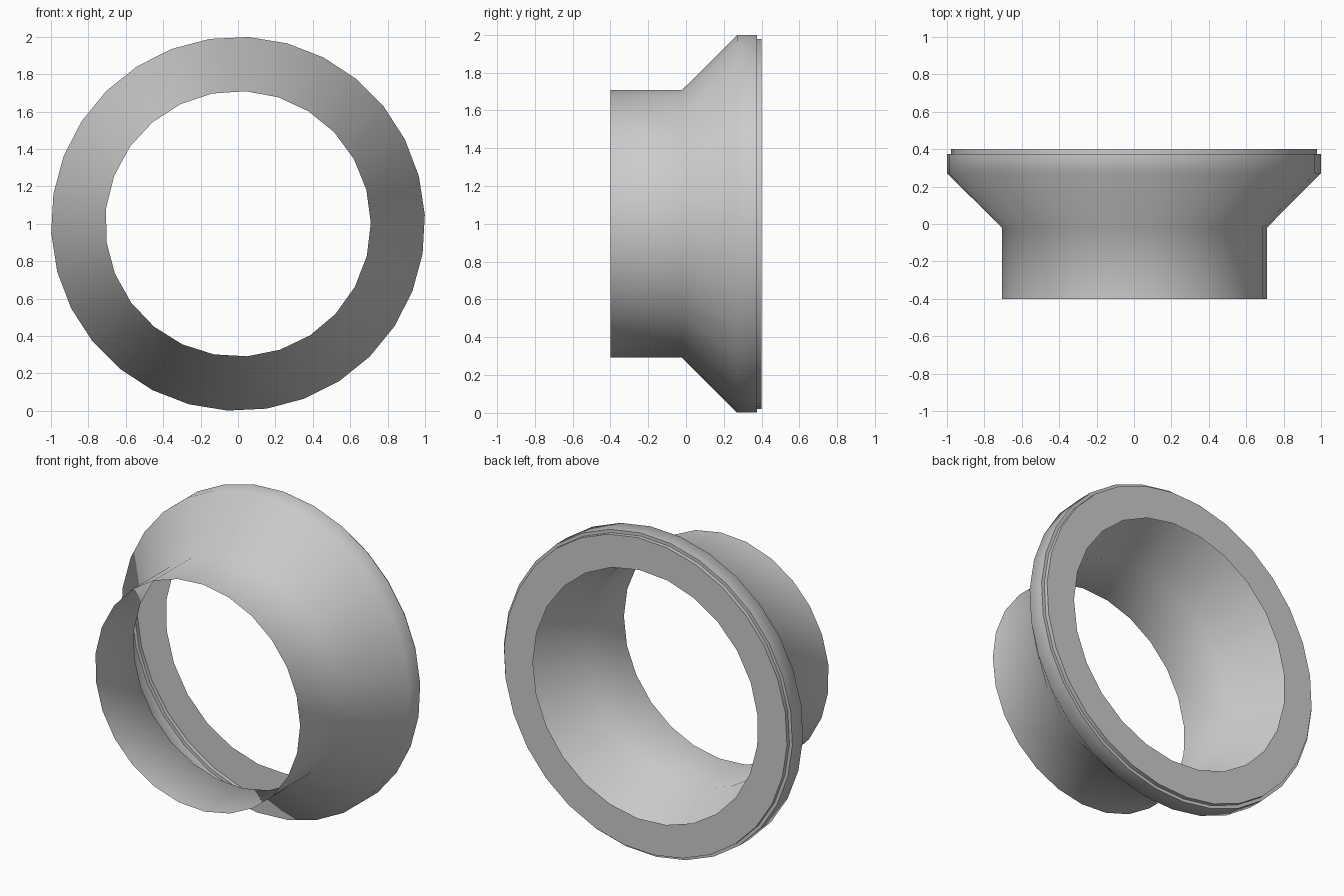
import bpy, bmesh, math

if "Cube" in bpy.data.objects:
    bpy.data.objects.remove(bpy.data.objects["Cube"])

START = math.radians(86.8)  # angle of the first vertex, shared by all rings


def ring(bm, y, r, n):
    return [bm.verts.new((r * math.cos(START - 2 * math.pi * i / n), y,
                          1 + r * math.sin(START - 2 * math.pi * i / n)))
            for i in range(n)]


def bridge(bm, a, b):
    """Join two rings, with quads when counts match and triangles when not."""
    n, m = len(a), len(b)
    if n == m:
        for i in range(n):
            j = (i + 1) % n
            bm.faces.new((a[i], a[j], b[j], b[i]))
        return
    i = j = 0
    while i < n or j < m:
        if j >= m or (i < n and (i + 1) / n <= (j + 1) / m):
            bm.faces.new((a[i % n], a[(i + 1) % n], b[j % m]))
            i += 1
        else:
            bm.faces.new((a[i % n], b[(j + 1) % m], b[j % m]))
            j += 1


def lathe(name, profile):
    bm = bmesh.new()
    rings = [ring(bm, *p) for p in profile]
    for a, b in zip(rings, rings[1:]):
        bridge(bm, a, b)
    bmesh.ops.recalc_face_normals(bm, faces=bm.faces)
    me = bpy.data.meshes.new(name)
    bm.to_mesh(me)
    bm.free()
    ob = bpy.data.objects.new(name, me)
    bpy.context.collection.objects.link(ob)
    bpy.ops.object.select_all(action='DESELECT')
    ob.select_set(True)
    bpy.context.view_layer.objects.active = ob
    bpy.ops.object.shade_smooth_by_angle(angle=math.radians(60))
    return ob


# Thin shell: tube, flare, rim, stepped lip and flat back ring (y, radius, sides)
lathe("flared_collar", [
    (-0.40, 0.71, 25),
    (-0.02, 0.71, 25),
    (0.27, 1.00, 30),
    (0.375, 1.00, 30),
    (0.375, 0.98, 30),
    (0.40, 0.98, 30),
    (0.40, 0.78, 25),
])
